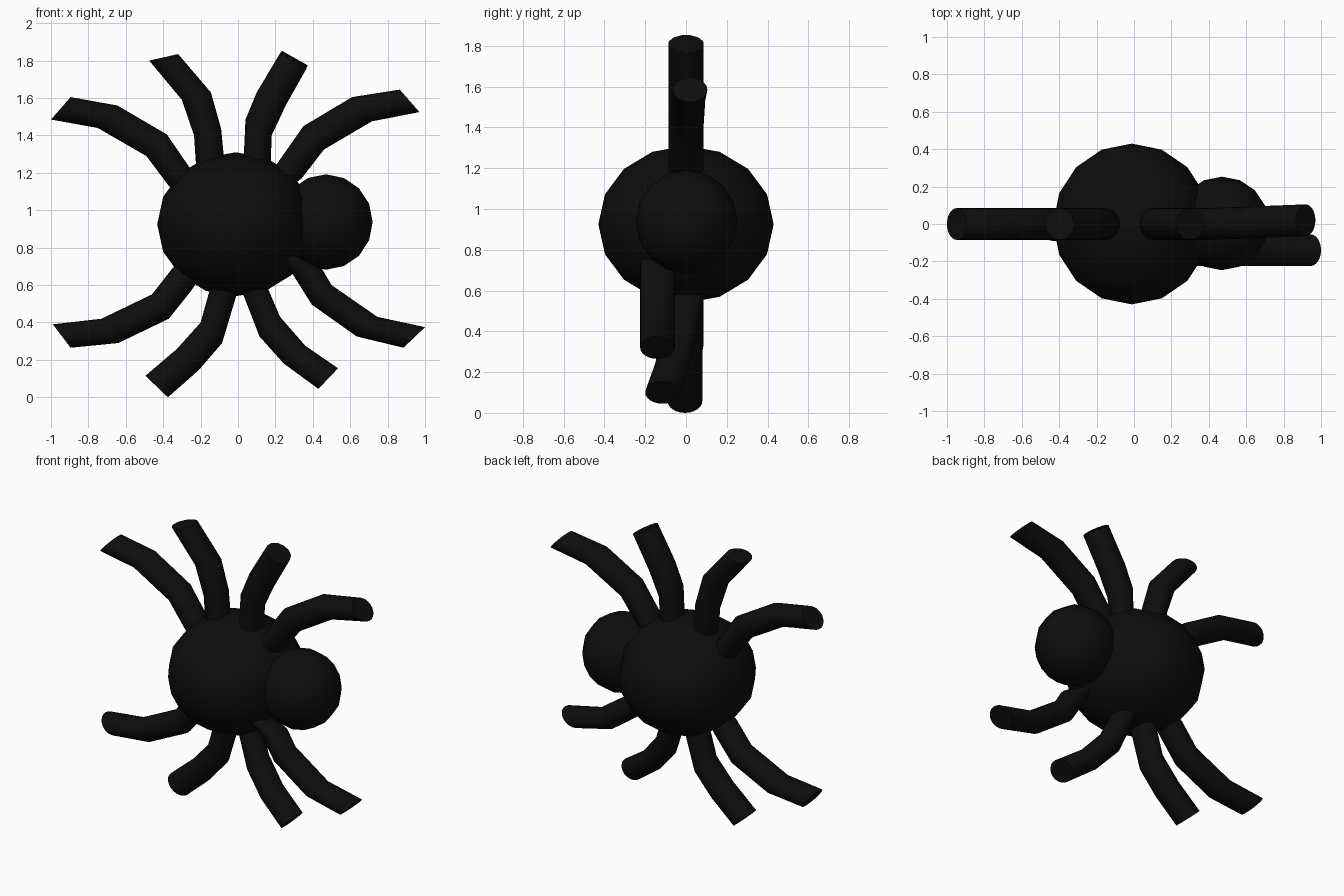
import bpy, bmesh, math
from mathutils import Vector, Matrix

if "Cube" in bpy.data.objects:
    bpy.data.objects.remove(bpy.data.objects["Cube"])

black = bpy.data.materials.new("black")
black.diffuse_color = (0.004, 0.004, 0.004, 1)
black.use_nodes = True
black.node_tree.nodes["Principled BSDF"].inputs["Base Color"].default_value = black.diffuse_color


def finish(name, bm, angle):
    bmesh.ops.recalc_face_normals(bm, faces=bm.faces[:])
    me = bpy.data.meshes.new(name)
    bm.to_mesh(me)
    bm.free()
    ob = bpy.data.objects.new(name, me)
    bpy.context.collection.objects.link(ob)
    me.materials.append(black)
    bpy.ops.object.select_all(action='DESELECT')
    ob.select_set(True)
    bpy.context.view_layer.objects.active = ob
    bpy.ops.object.shade_smooth_by_angle(angle=math.radians(angle))


def ball(name, center, size):
    # coarse sphere with its poles along y
    bm = bmesh.new()
    bmesh.ops.create_uvsphere(bm, u_segments=16, v_segments=8, radius=1,
                              matrix=Matrix.Rotation(math.pi / 2, 4, 'X'))
    bmesh.ops.scale(bm, vec=size, verts=bm.verts[:])
    bmesh.ops.translate(bm, vec=center, verts=bm.verts[:])
    finish(name, bm, 60)


def leg(name, rings, ys=(0, 0, 0, 0), jag=0.0, sides=24, ry=0.085):
    # each ring: two opposite rim points (x, z, x, z); last ring is the tip
    # the root is continued into the body
    root = [r * 0.6 + c * 0.4 for r, c in zip(rings[0], (-0.01, 0.925) * 2)]
    bm = bmesh.new()
    loops = []
    for i, (r, y) in enumerate(zip([root] + rings, (ys[0],) + tuple(ys))):
        a, b = Vector((r[0], y, r[1])), Vector((r[2], y, r[3]))
        mid, half = (a + b) / 2, (b - a) / 2
        out = Vector((half.z, 0, -half.x)).normalized()
        if out.dot(mid - Vector((0, 0, 0.925))) < 0:
            out = -out
        loop = []
        for k in range(sides):
            t = 2 * math.pi * k / sides
            p = mid + half * math.cos(t) + Vector((0, ry * math.sin(t), 0))
            if i == len(rings):
                p += out * jag * (1 if k % 2 else -1)
            loop.append(bm.verts.new(p))
        loops.append(loop)
    for lo, hi in zip(loops, loops[1:]):
        for k in range(sides):
            n = (k + 1) % sides
            bm.faces.new((lo[k], lo[n], hi[n], hi[k]))
    bm.faces.new(loops[0])
    bm.faces.new(loops[-1])
    finish(name, bm, 40)


# body and head
ball("body", (-0.012, 0, 0.925), (0.42, 0.43, 0.385))
ball("head", (0.47, 0.003, 0.937), (0.25, 0.25, 0.255))

# upper legs
leg("upper_left_outer_leg", [(-0.37, 1.13, -0.26, 1.23), (-0.49, 1.29, -0.38, 1.405),
                             (-0.75, 1.44, -0.645, 1.56), (-1.0, 1.485, -0.895, 1.605)])
leg("upper_left_inner_leg", [(-0.225, 1.25, -0.075, 1.28), (-0.235, 1.40, -0.09, 1.435),
                             (-0.30, 1.59, -0.145, 1.63), (-0.475, 1.80, -0.32, 1.835)])
leg("upper_right_inner_leg", [(0.03, 1.27, 0.175, 1.25), (0.04, 1.485, 0.18, 1.40),
                              (0.10, 1.63, 0.255, 1.56), (0.228, 1.845, 0.37, 1.765)],
    jag=0.01)
leg("upper_right_outer_leg", [(0.21, 1.25, 0.34, 1.17), (0.35, 1.45, 0.46, 1.325),
                              (0.61, 1.605, 0.715, 1.475), (0.865, 1.645, 0.97, 1.525)],
    ys=(0, 0, 0.01, 0.02))

# lower legs
leg("lower_left_outer_leg", [(-0.35, 0.69, -0.25, 0.57), (-0.46, 0.55, -0.37, 0.42),
                             (-0.73, 0.42, -0.64, 0.29), (-0.99, 0.39, -0.895, 0.265)])
leg("lower_left_inner_leg", [(-0.155, 0.56, -0.01, 0.54), (-0.20, 0.40, -0.085, 0.29),
                             (-0.325, 0.26, -0.21, 0.145), (-0.495, 0.115, -0.375, 0.0)],
    ys=(-0.005,) * 4)
leg("lower_right_inner_leg", [(0.02, 0.57, 0.165, 0.57), (0.115, 0.325, 0.225, 0.43),
                              (0.245, 0.18, 0.36, 0.275), (0.43, 0.045, 0.535, 0.155)],
    ys=(0, -0.03, -0.07, -0.115))
leg("lower_right_outer_leg", [(0.285, 0.67, 0.45, 0.685), (0.395, 0.495, 0.50, 0.60),
                              (0.635, 0.325, 0.745, 0.43), (0.885, 0.265, 1.0, 0.375)],
    ys=(-0.14,) * 4)
